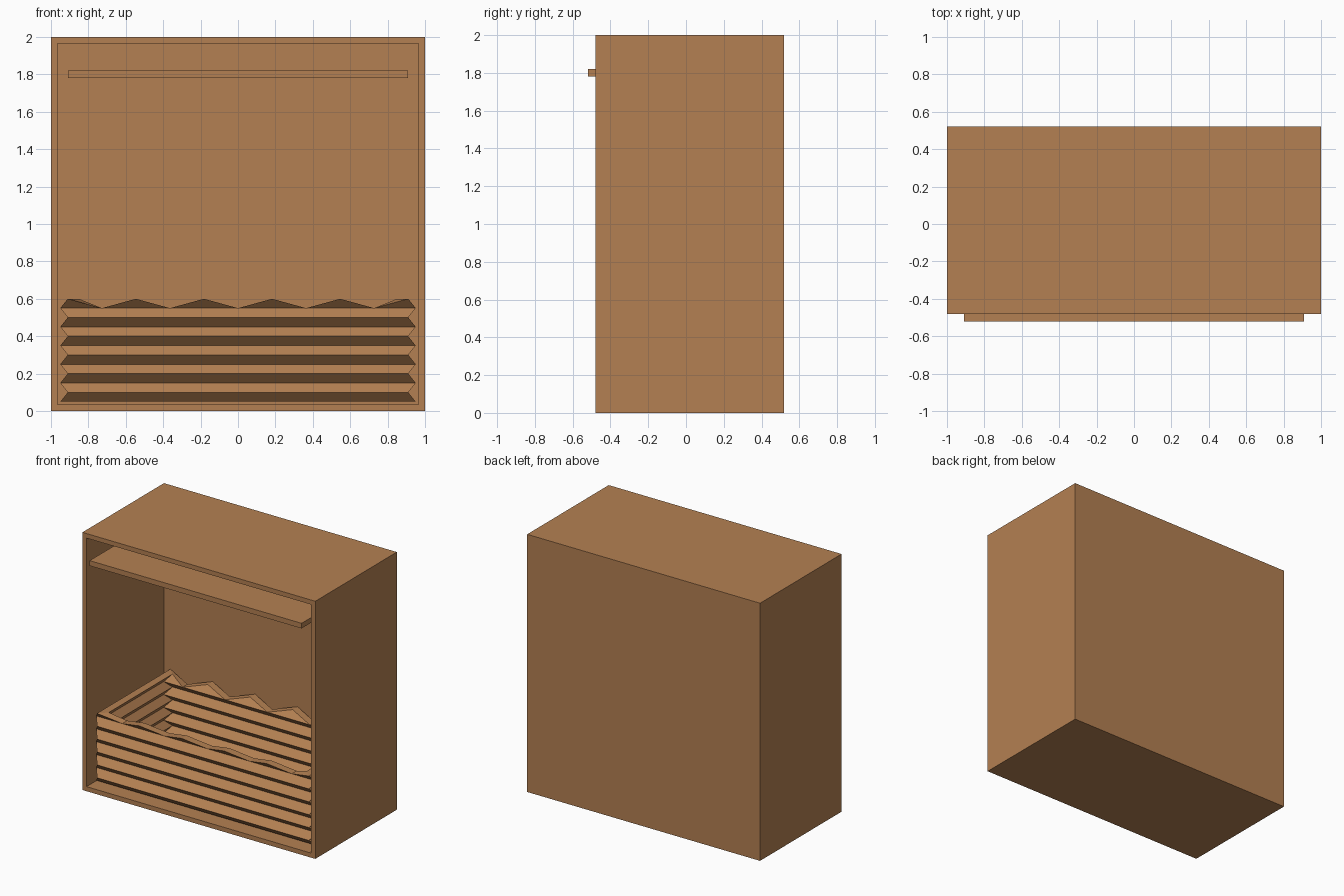
import bpy, bmesh
from mathutils import Vector

if "Cube" in bpy.data.objects:
    bpy.data.objects.remove(bpy.data.objects["Cube"])

wood = bpy.data.materials.new("warm_wood")
wood.diffuse_color = (0.456, 0.216, 0.084, 1)
wood.use_nodes = True
wood.node_tree.nodes["Principled BSDF"].inputs["Base Color"].default_value = wood.diffuse_color


def finish(name, bm):
    bmesh.ops.remove_doubles(bm, verts=bm.verts, dist=0.0005)
    me = bpy.data.meshes.new(name)
    bm.to_mesh(me)
    bm.free()
    me.materials.append(wood)
    ob = bpy.data.objects.new(name, me)
    bpy.context.collection.objects.link(ob)
    return ob


def box(bm, lo, hi):
    lo, hi = Vector(lo), Vector(hi)
    for v in bmesh.ops.create_cube(bm, size=1)["verts"]:
        v.co = Vector([(lo[i] + hi[i]) / 2 + v.co[i] * (hi[i] - lo[i]) for i in range(3)])


# Cabinet: box with the front hollowed out
bm = bmesh.new()
box(bm, (-1, -0.48, 0), (1, 0.52, 2))
bm.normal_update()
front = [f for f in bm.faces if f.normal.y < -0.9]
bmesh.ops.inset_individual(bm, faces=front, thickness=0.05)
inner = bmesh.ops.extrude_discrete_faces(bm, faces=front)["faces"]
bmesh.ops.translate(bm, verts=inner[0].verts[:], vec=(0, 0.95, 0))
finish("cabinet", bm)

# Thin shelf sliding slightly out of the front
bm = bmesh.new()
box(bm, (-0.91, -0.52, 1.78), (0.91, 0.43, 1.82))
finish("shelf", bm)

# Basket: four folded diamond walls, front and back fold against the sides
ROWS, STEP, WALL = 11, 0.05, 0.06


def row_points(side, k, t):
    """Points of one row on one wall; t moves it inward."""
    odd = k % 2 == 1
    x = (0.91 if odd else 0.95) - t
    y0 = (-0.43 if odd else -0.38) + t
    y1 = (0.47 if odd else 0.42) - t
    z = 0.05 + STEP * k
    n = 6 if side in ("front", "back") else 4
    half = 0.91 if n == 6 else 0.45
    pitch = 2 * half / (n - 1)
    if odd:
        pos = [-half + pitch * i for i in range(n)]
    else:
        pos = [-half + pitch * (i - 0.5) for i in range(n + 1)]
    if n == 6:
        pos[0], pos[-1] = -x, x
        return [Vector((p, y0 if side == "front" else y1, z)) for p in pos]
    pos = [p + 0.02 for p in pos]
    pos[0], pos[-1] = y0, y1
    return [Vector((x if side == "right" else -x, p, z)) for p in pos]


def add(bm, *pts):
    bm.faces.new([bm.verts.new(p) for p in pts])


bm = bmesh.new()
for side in ("front", "back", "left", "right"):
    zigzag = side in ("front", "back")
    for t in (0, WALL):
        flip = (side in ("back", "left")) != (t > 0)
        for k in range(ROWS):
            a, b = row_points(side, k, t), row_points(side, k + 1, t)
            o, e = (b, a) if len(b) < len(a) else (a, b)
            turn = flip != (o is a)
            for i in range(len(o)):
                tri = (o[i], e[i], e[i + 1])
                add(bm, *(tri[::-1] if turn else tri))
                # The top row of front and back keeps only its peaks
                if i + 1 < len(o) and not (zigzag and k == ROWS - 1):
                    tri = (o[i], e[i + 1], o[i + 1])
                    add(bm, *(tri[::-1] if turn else tri))
    # Rim joining outer and inner skins
    rims = []
    for t in (0, WALL):
        top, low = row_points(side, ROWS, t), row_points(side, ROWS - 1, t)
        line = []
        for i, p in enumerate(top):
            line.append(p)
            if zigzag and i + 1 < len(top):
                line.append(low[i + 1])
        rims.append(line)
    outer, inside = rims
    for i in range(len(outer) - 1):
        quad = (outer[i], outer[i + 1], inside[i + 1], inside[i])
        add(bm, *(quad[::-1] if side in ("back", "left") else quad))
finish("basket", bm)

# Basket floor
bm = bmesh.new()
box(bm, (-0.88, -0.36, 0.05), (0.88, 0.40, 0.08))
finish("basket_floor", bm)
